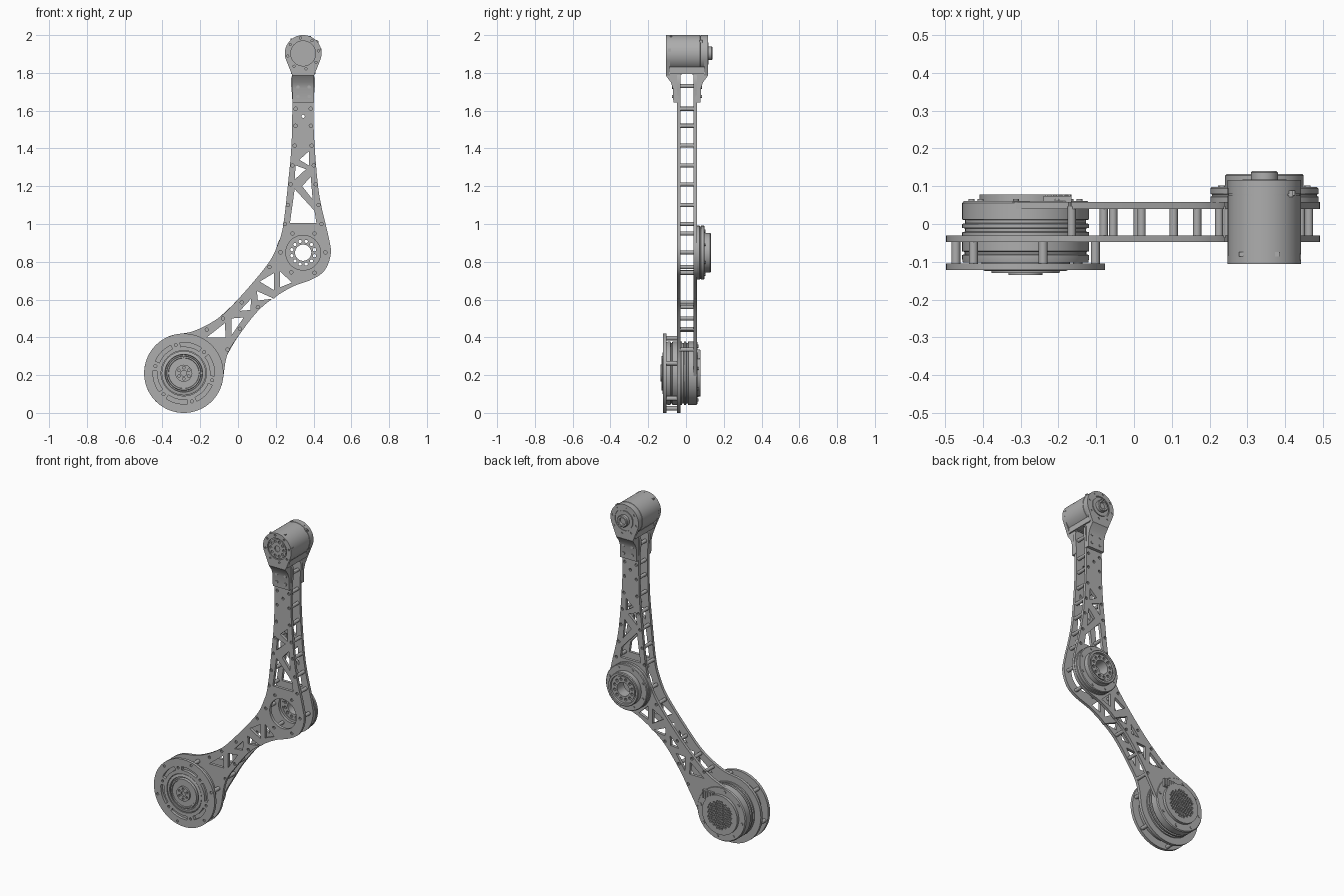
import bpy, bmesh
from math import sin, cos, pi, radians
from mathutils import Matrix

cube = bpy.data.objects.get("Cube")
if cube:
    bpy.data.objects.remove(cube)

grey = bpy.data.materials.new("machined_grey")
grey.use_nodes = True
grey.diffuse_color = (0.42, 0.42, 0.42, 1)
grey.node_tree.nodes["Principled BSDF"].inputs["Base Color"].default_value = grey.diffuse_color
parts = []

HIP, KNEE, ANKLE = (-0.287, 0.21), (0.345, 0.848), (0.345, 1.903)
MID = 0.005  # middle plane between the two side plates


def add(name, bm):
    bmesh.ops.remove_doubles(bm, verts=bm.verts, dist=1e-5)
    bmesh.ops.recalc_face_normals(bm, faces=bm.faces)
    me = bpy.data.meshes.new(name)
    bm.to_mesh(me)
    bm.free()
    me.materials.clear()
    me.materials.append(grey)
    ob = bpy.data.objects.new(name, me)
    bpy.context.collection.objects.link(ob)
    parts.append(ob)
    return ob


def arc(c, r, a0, a1, n):
    """Points on an arc in the x-z plane, degrees."""
    return [(c[0] + r * cos(radians(a0 + (a1 - a0) * i / n)),
             c[1] + r * sin(radians(a0 + (a1 - a0) * i / n))) for i in range(n + 1)]


def circle(c, r, n=16):
    return arc(c, r, 0, 360, n)[:-1]


def ring(c, r, count, start=0):
    return arc(c, r, start, start + 360, count)[:-1]


def slot(c, r, half_width, a, half_angle):
    return (arc(c, r + half_width, a - half_angle, a + half_angle, 10)
            + arc(c, r - half_width, a + half_angle, a - half_angle, 10))


def smooth(pts, steps=5):
    """Closed smooth curve through the points."""
    out, n = [], len(pts)
    for i in range(n):
        p0, p1, p2, p3 = (pts[(i + k) % n] for k in (-1, 0, 1, 2))
        for s in range(steps):
            t = s / steps
            out.append(tuple(0.5 * (2 * b + (c - a) * t + (2 * a - 5 * b + 4 * c - d) * t * t
                                    + (3 * b - a - 3 * c + d) * t ** 3)
                             for a, b, c, d in zip(p0, p1, p2, p3)))
    return out


def sheet(name, y0, y1, outline, holes=()):
    """Flat sheet in the x-z plane with cut-outs."""
    cu = bpy.data.curves.new(name, 'CURVE')
    cu.dimensions, cu.fill_mode, cu.extrude = '2D', 'BOTH', (y1 - y0) / 2
    for loop in [outline, *holes]:
        sp = cu.splines.new('POLY')
        sp.points.add(len(loop) - 1)
        for p, (x, z) in zip(sp.points, loop):
            p.co = (x, z, 0, 1)
        sp.use_cyclic_u = True
    tmp = bpy.data.objects.new(name, cu)
    me = bpy.data.meshes.new_from_object(tmp)
    bm = bmesh.new()
    bm.from_mesh(me)
    bm.transform(Matrix.Translation((0, (y0 + y1) / 2, 0)) @ Matrix.Rotation(pi / 2, 4, 'X'))
    bpy.data.objects.remove(tmp)
    bpy.data.curves.remove(cu)
    bpy.data.meshes.remove(me)
    return add(name, bm)


def lathe(name, c, profile, n=64, bored=False):
    """Turn a (radius, y) profile about the y axis through c."""
    bm = bmesh.new()
    rows = [[bm.verts.new((c[0] + r * cos(2 * pi * i / n), y, c[1] + r * sin(2 * pi * i / n)))
             for i in range(n)] for r, y in profile]
    for a, b in zip(rows, rows[1:] + (rows[:1] if bored else [])):
        for i in range(n):
            j = (i + 1) % n
            bm.faces.new((a[i], a[j], b[j], b[i]))
    bmesh.ops.dissolve_degenerate(bm, dist=1e-6, edges=bm.edges)
    return add(name, bm)


def rod(name, c, r, y0, y1, n=12):
    return lathe(name, c, [(0, y0), (r, y0), (r, y1), (0, y1)], n)


def prism(name, x0, x1, pts):
    """Extrude a (y, z) profile along x."""
    bm = bmesh.new()
    f = bm.faces.new([bm.verts.new((x0, y, z)) for y, z in pts])
    new = bmesh.ops.extrude_face_region(bm, geom=[f])["geom"]
    bmesh.ops.translate(bm, vec=(x1 - x0, 0, 0), verts=[v for v in new if isinstance(v, bmesh.types.BMVert)])
    return add(name, bm)


def box(name, x0, x1, y0, y1, z0, z1):
    return prism(name, x0, x1, [(y0, z0), (y1, z0), (y1, z1), (y0, z1)])


# Bent leg side plates with truss windows and bolt holes
UPPER = [(-0.1, 0.505), (0.008, 0.61), (0.156, 0.786), (0.21, 0.89), (0.24, 0.997), (0.267, 1.235),
         (0.283, 1.415), (0.288, 1.643)]
LOWER = [(0.4, 1.643), (0.402, 1.474), (0.42, 1.235), (0.44, 1.1), (0.48, 0.93), (0.491, 0.84),
         (0.458, 0.754), (0.39, 0.706), (0.272, 0.66), (0.124, 0.558), (0.008, 0.415), (-0.056, 0.31)]
WINDOWS = [
    [(-0.165, 0.4), (-0.07, 0.475), (-0.065, 0.4)],
    [(-0.035, 0.5), (0.03, 0.505), (-0.035, 0.41)],
    [(0.01, 0.54), (0.07, 0.605), (0.065, 0.545)],
    [(0.1, 0.645), (0.19, 0.605), (0.105, 0.595)],
    [(0.115, 0.695), (0.19, 0.74), (0.19, 0.65)],
    [(0.222, 0.75), (0.222, 0.665), (0.285, 0.69)],
    [(0.325, 1.34), (0.375, 1.385), (0.375, 1.31)],
    [(0.305, 1.31), (0.36, 1.29), (0.3, 1.235)],
    [(0.34, 1.2), (0.385, 1.25), (0.395, 1.13)],
    [(0.3, 1.185), (0.405, 1.07), (0.415, 1.005), (0.275, 1.005)]]
BOLTS = [(-0.165, 0.44), (-0.08, 0.5), (0.02, 0.585), (0.167, 0.772), (-0.055, 0.335), (0.01, 0.445),
         (0.105, 0.56), (0.282, 0.745), (0.405, 0.742), (0.225, 0.85), (0.463, 0.85), (0.288, 0.95), (0.405, 0.95)]
for z, half in ((1.0, 0.097), (1.1, 0.081), (1.21, 0.066), (1.31, 0.056), (1.415, 0.045), (1.52, 0.041), (1.61, 0.04)):
    BOLTS += [(KNEE[0] - half, z), (KNEE[0] + half, z)]


def leg_plate(name, y0, y1, hip_r, top_join, low_join):
    curve = smooth(UPPER + [(0.288, 1.79), (0.4, 1.79)] + LOWER + low_join
                   + arc(HIP, hip_r, 352, 104, 24) + top_join)
    curve = [(x, min(z, 1.79)) for x, z in curve]
    holes = WINDOWS + [circle(p, 0.009, 10) for p in BOLTS + [(0.345, 1.57)]]
    sheet(name, y0, y1, curve, holes + [circle(KNEE, 0.092, 48)])


leg_plate("front_leg_plate", -0.048, -0.03, 0.21, [(-0.23, 0.435)], [])
leg_plate("back_leg_plate", 0.04, 0.058, 0.165, [(-0.2, 0.425)], [(-0.1, 0.235)])
for p in BOLTS + [(0.303, 1.73), (0.387, 1.73)]:
    rod("plate_spacer", p, 0.011, -0.036, 0.046)

# Hip: outer cover with arc slots and standoffs
posts = ring(HIP, 0.192, 6, 16)
sheet("hip_cover", -0.122, -0.104, circle(HIP, 0.21, 96),
      [slot(HIP, 0.152, 0.011, 16 + 60 * k, 21) for k in range(6)]
      + [circle(p, 0.008, 10) for p in posts + ring(HIP, 0.155, 6, 46)]
      + [circle(HIP, 0.12, 64)])
for p in posts:
    rod("hip_standoff", p, 0.012, -0.115, -0.04)

# Hip motor: grooved drum, stepped front hub, rear grille
lathe("hip_motor", HIP, [
    (0, -0.102), (0.166, -0.102), (0.168, -0.092), (0.168, -0.082), (0.161, -0.08), (0.161, -0.074),
    (0.168, -0.072), (0.168, -0.022), (0.16, -0.02), (0.16, -0.012), (0.168, -0.01), (0.168, 0.0),
    (0.16, 0.002), (0.16, 0.01), (0.168, 0.012), (0.168, 0.055), (0.163, 0.061), (0, 0.061)], 96)
lathe("hip_front_hub", HIP, [
    (0, -0.1), (0.117, -0.1), (0.117, -0.12), (0.108, -0.124), (0.1, -0.124), (0.098, -0.112),
    (0.092, -0.112), (0.09, -0.13), (0.082, -0.13), (0.08, -0.124), (0.05, -0.124), (0, -0.124)])
sheet("hip_output_flange", -0.135, -0.122, circle(HIP, 0.045, 32),
      [circle(p, 0.007, 10) for p in ring(HIP, 0.03, 6, 30)] + [circle(HIP, 0.015)])
vents = [(HIP[0] + (i + 0.5 * (j % 2)) * 0.016, HIP[1] + j * 0.014) for i in range(-7, 8) for j in range(-7, 8)]
vents = [p for p in vents if (p[0] - HIP[0]) ** 2 + (p[1] - HIP[1]) ** 2 < 0.088 ** 2]
sheet("hip_rear_grille", 0.06, 0.078, circle(HIP, 0.122, 64), [circle(p, 0.0058, 6) for p in vents])
for p in ring(HIP, 0.145, 8, 10):
    rod("hip_rear_screw", p, 0.008, 0.055, 0.066)
box("hip_connector", -0.24, -0.165, 0.055, 0.074, 0.285, 0.335)
for k in range(5):
    box("connector_rib", -0.235 + k * 0.015, -0.228 + k * 0.015, 0.07, 0.078, 0.29, 0.33)

# Knee motor behind the back plate, bored through
lathe("knee_motor", KNEE, [
    (0.09, 0.057), (0.143, 0.057), (0.143, 0.072), (0.139, 0.074), (0.139, 0.078), (0.143, 0.08),
    (0.143, 0.094), (0.139, 0.098), (0.104, 0.098), (0.104, 0.128), (0.1, 0.132), (0.088, 0.132),
    (0.086, 0.122), (0.078, 0.122), (0.078, 0.057)], 80, True)
sheet("knee_flange", 0.06, 0.128, circle(KNEE, 0.079, 64),
      [circle(p, 0.009, 10) for p in ring(KNEE, 0.062, 12, 15)] + [circle(KNEE, 0.043, 40)])
for p in ring(KNEE, 0.123, 8, 20):
    rod("knee_screw", p, 0.007, 0.09, 0.102)

# Ankle motor with necked end plates
lathe("ankle_motor", ANKLE, [
    (0, -0.098), (0.097, -0.098), (0.097, 0.075), (0.095, 0.076), (0.095, 0.079), (0.097, 0.08),
    (0.097, 0.112), (0, 0.112)])
neck = arc(ANKLE, 0.0972, -25, 205, 48) + [(0.288, 1.785), (0.402, 1.785)]
rim = [circle(p, 0.006, 10) for p in ring(ANKLE, 0.083, 8, 10)]
sheet("ankle_front_plate", -0.106, -0.085, neck, rim + [circle(ANKLE, 0.066, 48)])
sheet("ankle_front_flange", -0.105, -0.095, circle(ANKLE, 0.06, 48),
      [circle(p, 0.008, 10) for p in ring(ANKLE, 0.045, 10)] + [circle(ANKLE, 0.018)])
sheet("ankle_back_plate", 0.095, 0.116, neck, rim + [circle(ANKLE, 0.066, 48)])
lathe("ankle_back_hub", ANKLE, [
    (0, 0.11), (0.058, 0.11), (0.058, 0.118), (0.036, 0.118), (0.036, 0.136), (0.032, 0.14),
    (0.022, 0.14), (0.02, 0.128), (0, 0.128)], 48)
for x, y in ((0.287, -0.08), (0.378, -0.08), (0.417, 0.082)):
    z = ANKLE[1] + (0.0975 ** 2 - (x - ANKLE[0]) ** 2) ** 0.5
    box("ankle_clip", x - 0.009, x + 0.009, y - 0.006, y + 0.006, z - 0.02, z + 0.001)
for z, y in ((1.965, 0.08), (1.92, -0.087)):
    x = ANKLE[0] + (0.0975 ** 2 - (z - ANKLE[1]) ** 2) ** 0.5
    box("ankle_side_clip", x - 0.02, x + 0.001, y - 0.008, y + 0.008, z - 0.01, z + 0.01)

# Ankle brackets clamping the leg plates, and the saddle under the motor
half = [(0.042, 1.643), (0.072, 1.643), (0.075, 1.72), (0.085, 1.75), (0.111, 1.785), (0.111, 1.815),
        (0.03, 1.815), (0.03, 1.79), (0.052, 1.788)]
for side, name in ((-1, "front_ankle_bracket"), (1, "back_ankle_bracket")):
    prism(name, 0.288, 0.402, [(MID + side * y, z) for y, z in half])
    for x in (0.317, 0.377):
        for z in (1.675, 1.725):
            rod("bracket_bolt", (x, z), 0.009, *sorted((MID + side * 0.06, MID + side * 0.079)))
box("ankle_saddle", 0.28, 0.41, -0.09, 0.1, 1.795, 1.83)

# Smooth round surfaces, keep machined edges crisp
for ob in parts:
    ob.select_set(True)
bpy.context.view_layer.objects.active = parts[0]
bpy.ops.object.shade_smooth_by_angle(angle=radians(32))
